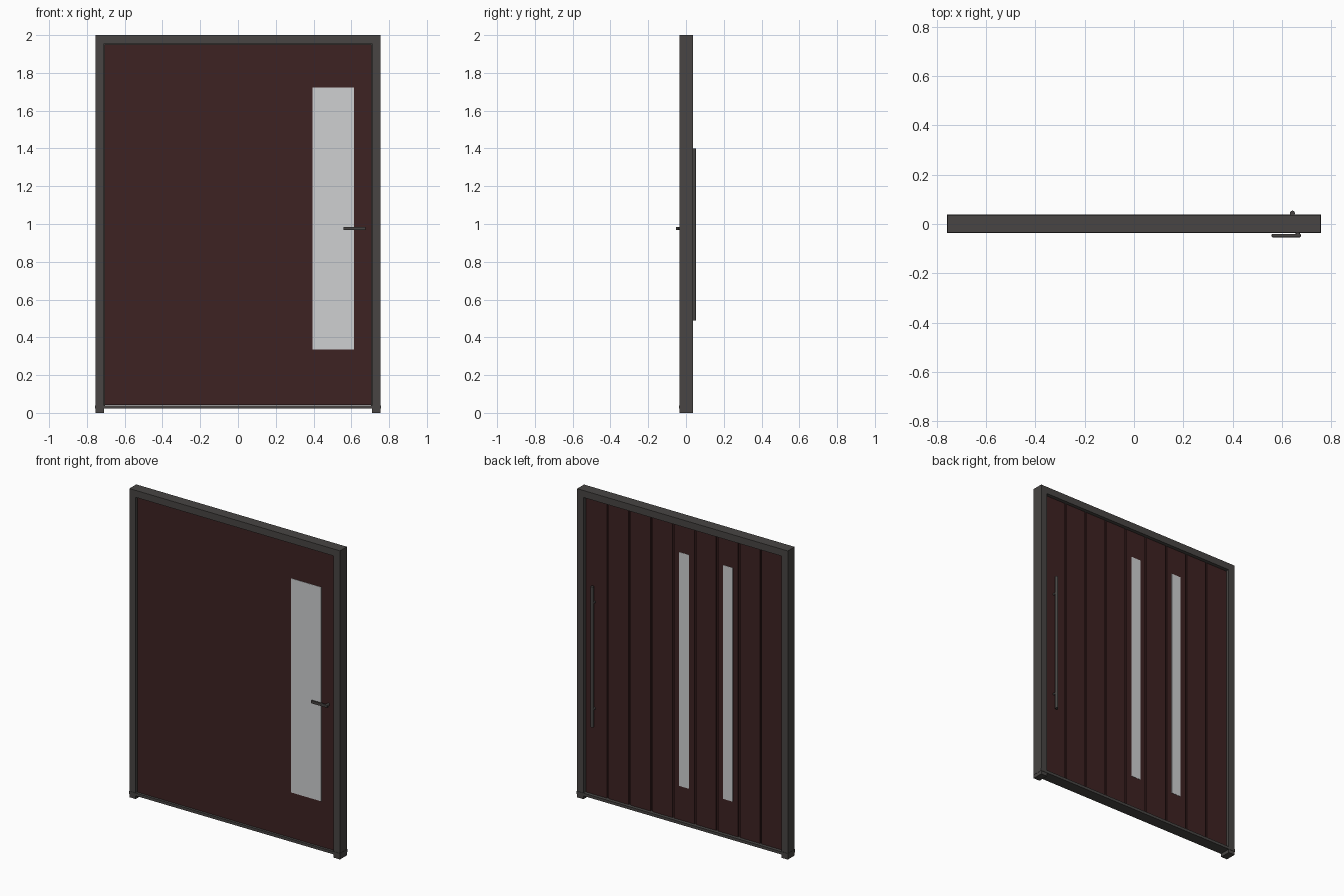
import bpy, bmesh, math
from mathutils import Matrix, Vector

if "Cube" in bpy.data.objects:
    bpy.data.objects.remove(bpy.data.objects["Cube"])


def material(name, rgb):
    m = bpy.data.materials.new(name)
    m.diffuse_color = (*rgb, 1)
    m.use_nodes = True
    m.node_tree.nodes["Principled BSDF"].inputs["Base Color"].default_value = m.diffuse_color
    return m


METAL = material("dark grey metal", (0.065, 0.060, 0.057))
WOOD = material("dark red wood", (0.047, 0.016, 0.016))
GLASS = material("pale glass", (0.62, 0.63, 0.64))


def finish(name, bm, mat):
    me = bpy.data.meshes.new(name)
    bm.to_mesh(me)
    bm.free()
    me.materials.append(mat)
    ob = bpy.data.objects.new(name, me)
    bpy.context.collection.objects.link(ob)
    return ob


def box(name, x, y, z, mat, bevel=0):
    bm = bmesh.new()
    size = Vector((x[1] - x[0], y[1] - y[0], z[1] - z[0]))
    mid = Vector((x[0] + x[1], y[0] + y[1], z[0] + z[1])) / 2
    bmesh.ops.create_cube(bm, size=1, matrix=Matrix.Translation(mid) @ Matrix.Diagonal((*size, 1)))
    if bevel:
        bmesh.ops.bevel(bm, geom=bm.edges[:], offset=bevel, segments=2, affect='EDGES', profile=0.5)
    return finish(name, bm, mat)


def rod(name, a, b, r, mat):
    a, b = Vector(a), Vector(b)
    d = b - a
    bm = bmesh.new()
    bmesh.ops.create_cone(bm, cap_ends=True, segments=24, radius1=r, radius2=r, depth=d.length,
                          matrix=Matrix.Translation((a + b) / 2) @ d.to_track_quat('Z', 'Y').to_matrix().to_4x4())
    for f in bm.faces:
        f.smooth = len(f.verts) == 4
    for e in bm.edges:
        e.smooth = all(f.smooth for f in e.link_faces)
    return finish(name, bm, mat)


# Frame: two jambs, header and raised sill
FY = (-0.034, 0.036)
box("left_jamb", (-0.755, -0.71), FY, (0, 2), METAL)
box("right_jamb", (0.71, 0.755), FY, (0, 2), METAL)
box("header", (-0.71, 0.71), FY, (1.955, 2), METAL)
box("sill", (-0.757, 0.757), (-0.036, 0.038), (0.022, 0.040), METAL)

# Stop strips filling the shadow gap around the leaf
for s in (-1, 1):
    box("side_stop", sorted((s * 0.703, s * 0.711)), (-0.012, 0.008), (0.03, 1.956), METAL)
box("top_stop", (-0.71, 0.71), (-0.012, 0.008), (1.945, 1.956), METAL)

# Door leaf: smooth front, planked back
LZ = (0.041, 1.951)
box("door_leaf", (-0.706, 0.706), (-0.022, 0.010), LZ, WOOD)
N = 9
PITCH = 1.412 / N
GAP = 0.006
for i in range(N):
    x0 = -0.706 + i * PITCH
    box("back_plank", (x0 + (GAP if i else 0), x0 + PITCH - (GAP if i < N - 1 else 0)),
        (0.009, 0.018), LZ, WOOD)

# Glazing: one wide pane in front, two narrow panes behind
box("front_glass", (0.395, 0.613), (-0.024, -0.016), (0.335, 1.722), GLASS)
for i in (2, 4):
    c = -0.706 + (i + 0.5) * PITCH
    box("back_glass", (c - 0.035, c + 0.035), (0.012, 0.0195), (0.26, 1.775), GLASS)

# Front lever handle
box("lever", (0.558, 0.676), (-0.054, -0.040), (0.967, 0.985), METAL, 0.004)
rod("lever_stem", (0.664, -0.044, 0.976), (0.664, -0.018, 0.976), 0.009, METAL)

# Long pull bar on the back with two standoffs
rod("pull_bar", (0.642, 0.044, 0.49), (0.642, 0.044, 1.40), 0.010, METAL)
for z in (0.60, 1.29):
    rod("pull_standoff", (0.642, 0.014, z), (0.642, 0.044, z), 0.007, METAL)
